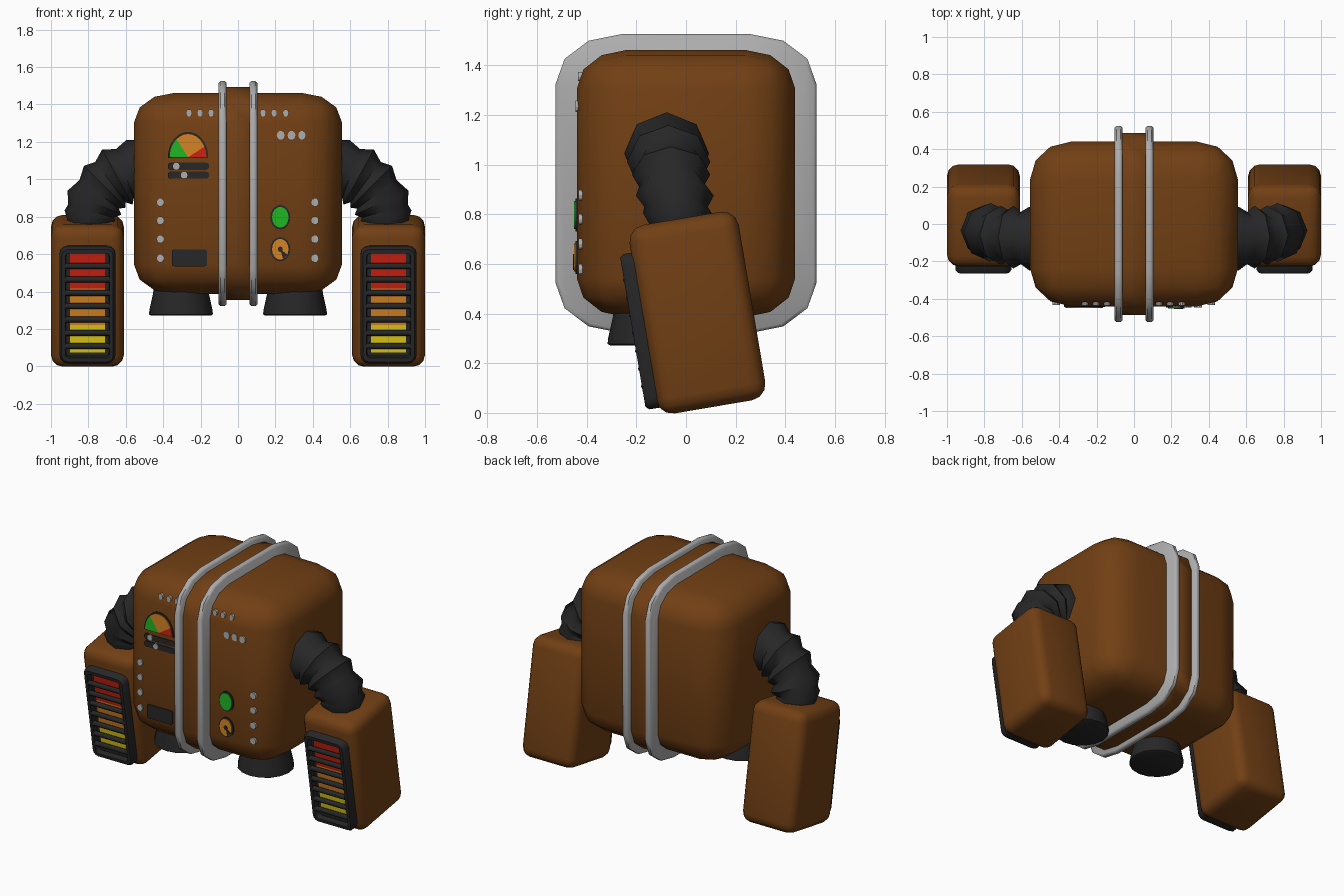
import bpy, bmesh
from math import sin, cos, pi, radians
from mathutils import Vector, Matrix

if "Cube" in bpy.data.objects:
    bpy.data.objects.remove(bpy.data.objects["Cube"])


def mat(name, r, g, b):
    m = bpy.data.materials.new(name)
    m.diffuse_color = (r, g, b, 1)
    m.use_nodes = True
    m.node_tree.nodes["Principled BSDF"].inputs["Base Color"].default_value = m.diffuse_color
    return m


BROWN = mat("brown", 0.165, 0.05, 0.007)
DARK = mat("dark_rubber", 0.02, 0.02, 0.021)
SILVER = mat("silver", 0.42, 0.42, 0.42)
GREEN = mat("green", 0.015, 0.47, 0.018)
ORANGE = mat("orange", 0.68, 0.23, 0.017)
RED = mat("red", 0.62, 0.016, 0.005)
YELLOW = mat("yellow", 0.78, 0.62, 0.008)


def finish(name, bm, material, angle=40):
    bmesh.ops.recalc_face_normals(bm, faces=bm.faces)
    me = bpy.data.meshes.new(name)
    bm.to_mesh(me)
    bm.free()
    me.materials.append(material)
    ob = bpy.data.objects.new(name, me)
    bpy.context.collection.objects.link(ob)
    bpy.ops.object.select_all(action='DESELECT')
    ob.select_set(True)
    bpy.context.view_layer.objects.active = ob
    bpy.ops.object.shade_smooth_by_angle(angle=radians(angle))
    return ob


def loft(name, loops, material, M=Matrix(), angle=40):
    """Skin a list of equal-length point loops and cap both ends."""
    bm = bmesh.new()
    rings = [[bm.verts.new(M @ Vector(p)) for p in loop] for loop in loops]
    n = len(rings[0])
    for a, b in zip(rings, rings[1:]):
        for i in range(n):
            j = (i + 1) % n
            bm.faces.new((a[i], a[j], b[j], b[i]))
    bm.faces.new(rings[0])
    bm.faces.new(rings[-1])
    return finish(name, bm, material, angle)


def rounded_box(name, half, radius, material, M=Matrix(), stretch=(1, 1, 1)):
    """Bevelled box; stretch makes the rounding differ per axis."""
    bm = bmesh.new()
    bmesh.ops.create_cube(bm, size=2)
    for v in bm.verts:
        v.co = Vector(v.co[i] * half[i] / stretch[i] for i in range(3))
    bmesh.ops.bevel(bm, geom=bm.edges[:], offset=radius, segments=3,
                    profile=0.5, affect='EDGES')
    for v in bm.verts:
        v.co = M @ Vector(v.co[i] * stretch[i] for i in range(3))
    return finish(name, bm, material, 60)


def rounded_rect(hu, hv, ru, rv, seg=3):
    """2D outline with elliptical corners."""
    pts = []
    for q, (su, sv) in enumerate(((1, 1), (-1, 1), (-1, -1), (1, -1))):
        for k in range(seg + 1):
            a = (q + k / seg) * pi / 2
            pts.append((su * (hu - ru) + ru * cos(a), sv * (hv - rv) + rv * sin(a)))
    return pts


def plate(name, pts, front, material, M=Matrix(), depth=0.03):
    """Flat shape in x-z facing -y, sunk into the surface behind it."""
    return loft(name, [[(x, y, z) for x, z in pts] for y in (front, front + depth)],
                material, M, 30)


def ellipse(cx, cz, rx, rz, a0=0, a1=360, n=16):
    """Full ellipse, or a pie slice when the angles do not close."""
    full = a1 - a0 == 360
    pts = [] if full else [(cx, cz)]
    for k in range(n if full else n + 1):
        a = radians(a0 + (a1 - a0) * k / n)
        pts.append((cx + rx * cos(a), cz + rz * sin(a)))
    return pts


def rect(cx, cz, hx, hz, r=0.008):
    return [(cx + u, cz + v) for u, v in rounded_rect(hx, hz, r, r)]


# body shell
ZC = 0.924
rounded_box("body", (0.555, 0.44, 0.538), 0.2, BROWN,
            Matrix.Translation((0, 0, ZC)), (1.08, 1, 0.78))


# centre band and the two silver hoops
def hoop(name, x, half_w, hy, hz, ry, rz, bevel, material):
    loops = []
    for dx, inset in ((-half_w, bevel), (-half_w + bevel, 0),
                      (half_w - bevel, 0), (half_w, bevel)):
        loops.append([(x + dx, u, ZC + v)
                      for u, v in rounded_rect(hy - inset, hz - inset, ry, rz)])
    loft(name, loops, material, angle=50)


hoop("centre_band", 0, 0.07, 0.486, 0.57, 0.25, 0.19, 0.004, BROWN)
for s, side in ((-1, "left"), (1, "right")):
    hoop(side + "_hoop", 0.082 * s, 0.021, 0.525, 0.602, 0.265, 0.2, 0.01, SILVER)

# gauge
GX, GZ = -0.267, 1.118
plate("gauge_backing", ellipse(GX, GZ - 0.004, 0.108, 0.14, 0, 180), -0.444, DARK)
for nm, a0, a1, m in (("green", 129, 180, GREEN), ("orange", 27, 129, ORANGE),
                      ("red", 0, 27, RED)):
    plate("gauge_" + nm, ellipse(GX, GZ, 0.098, 0.124, a0, a1, 8), -0.449, m)

# sliders and slot
for i, (z, kx) in enumerate(((1.07, -0.33), (1.022, -0.288))):
    plate(f"slider_track_{i}", rect(-0.265, z, 0.11, 0.019, 0.015), -0.444, DARK)
    plate(f"slider_knob_{i}", ellipse(kx, z, 0.018, 0.02, n=10), -0.45, SILVER)
plate("slot", rect(-0.26, 0.58, 0.094, 0.045, 0.012), -0.446, DARK)

# green button and orange dial
for nm, z, m in (("green_button", 0.797, GREEN), ("orange_dial", 0.626, ORANGE)):
    plate(nm + "_rim", ellipse(0.226, z, 0.054, 0.066), -0.446, DARK)
    plate(nm, ellipse(0.226, z, 0.044, 0.056), -0.452, m)
plate("dial_hub", ellipse(0.226, 0.626, 0.013, 0.015, n=10), -0.455, DARK)
plate("dial_pointer", ellipse(0.226, 0.626, 0.042, 0.054, -70, -30, 5), -0.455, DARK)

# silver studs
studs = [(x, 1.355, 0.017, -0.436) for x in (-0.262, -0.203, -0.144, 0.134, 0.193, 0.255)]
studs += [(x, 1.235, 0.021, -0.446) for x in (0.228, 0.286, 0.343)]
studs += [(x, z, 0.02, -0.433) for x in (-0.416, 0.412) for z in (0.877, 0.78, 0.68, 0.578)]
for i, (x, z, r, y) in enumerate(studs):
    plate(f"stud_{i}", ellipse(x, z, r, r * 1.15, n=10), y, SILVER)


def ring(c, u, v, r, n):
    return [c + r * (cos(2 * pi * k / n) * u + sin(2 * pi * k / n) * v) for k in range(n)]


X, Y, Z = Vector((1, 0, 0)), Vector((0, 1, 0)), Vector((0, 0, 1))
# bellows: centre x, y, z, tilt from horizontal, radius
HOSE = ((0.45, -0.08, 1.06, 5, 0.15), (0.56, -0.078, 1.045, 12, 0.17),
        (0.605, -0.075, 1.03, 20, 0.14), (0.645, -0.07, 1.012, 29, 0.168),
        (0.682, -0.065, 0.985, 37, 0.135), (0.712, -0.06, 0.96, 45, 0.158),
        (0.742, -0.055, 0.92, 54, 0.13), (0.768, -0.045, 0.875, 66, 0.157),
        (0.785, -0.04, 0.83, 74, 0.128), (0.792, -0.035, 0.805, 78, 0.138),
        (0.80, -0.03, 0.73, 85, 0.1))

for s, side in ((-1, "left"), (1, "right")):
    # foot
    c = Vector((0.305 * s, -0.145, 0))
    loft(side + "_foot", [ring(c + Z * z, X, Y, r, 16) for z, r in
                          ((0.272, 0.16), (0.278, 0.171), (0.3, 0.169),
                           (0.385, 0.15), (0.46, 0.14))], DARK)

    # flexible upper arm
    loops = []
    for x, y, z, t, r in HOSE:
        u = Vector((sin(radians(t)) * s, 0, cos(radians(t))))
        loops.append(ring(Vector((x * s, y, z)), u, Y, r, 8))
    loft(side + "_bellows", loops, DARK, angle=50)

    # forearm, tilted so its lower end swings back
    M = Matrix.Translation((0.805 * s, 0.046, 0.404)) @ Matrix.Rotation(radians(9.6), 4, 'X')
    rounded_box(side + "_forearm", (0.195, 0.223, 0.385), 0.065, BROWN, M)

    # grille frame with recessed opening
    loops = []
    for hx, hz, r, y in ((0.15, 0.317, 0.045, -0.17), (0.15, 0.317, 0.045, -0.255),
                         (0.138, 0.305, 0.035, -0.27), (0.118, 0.284, 0.02, -0.27),
                         (0.114, 0.28, 0.02, -0.235)):
        loops.append([(u, y, v - 0.035) for u, v in rounded_rect(hx, hz, r, r)])
    loft(side + "_grille_frame", loops, DARK, M)

    # glowing panel in three colours
    for nm, top, low, m in (("red", 0.244, 0.052, RED), ("orange", 0.052, -0.146, ORANGE),
                            ("yellow", -0.146, -0.293, YELLOW)):
        plate(f"{side}_panel_{nm}", [(-0.094, low), (0.094, low), (0.094, top), (-0.094, top)],
              -0.242, m, M, 0.009)

    # grille bars
    for i in range(7):
        c = Vector((0, -0.258, 0.177 - 0.0723 * i))
        loft(f"{side}_grille_bar_{i}", [ring(c + X * x, Y, Z, 0.016, 8)
                                        for x in (-0.118, 0.118)], DARK, M, 50)
